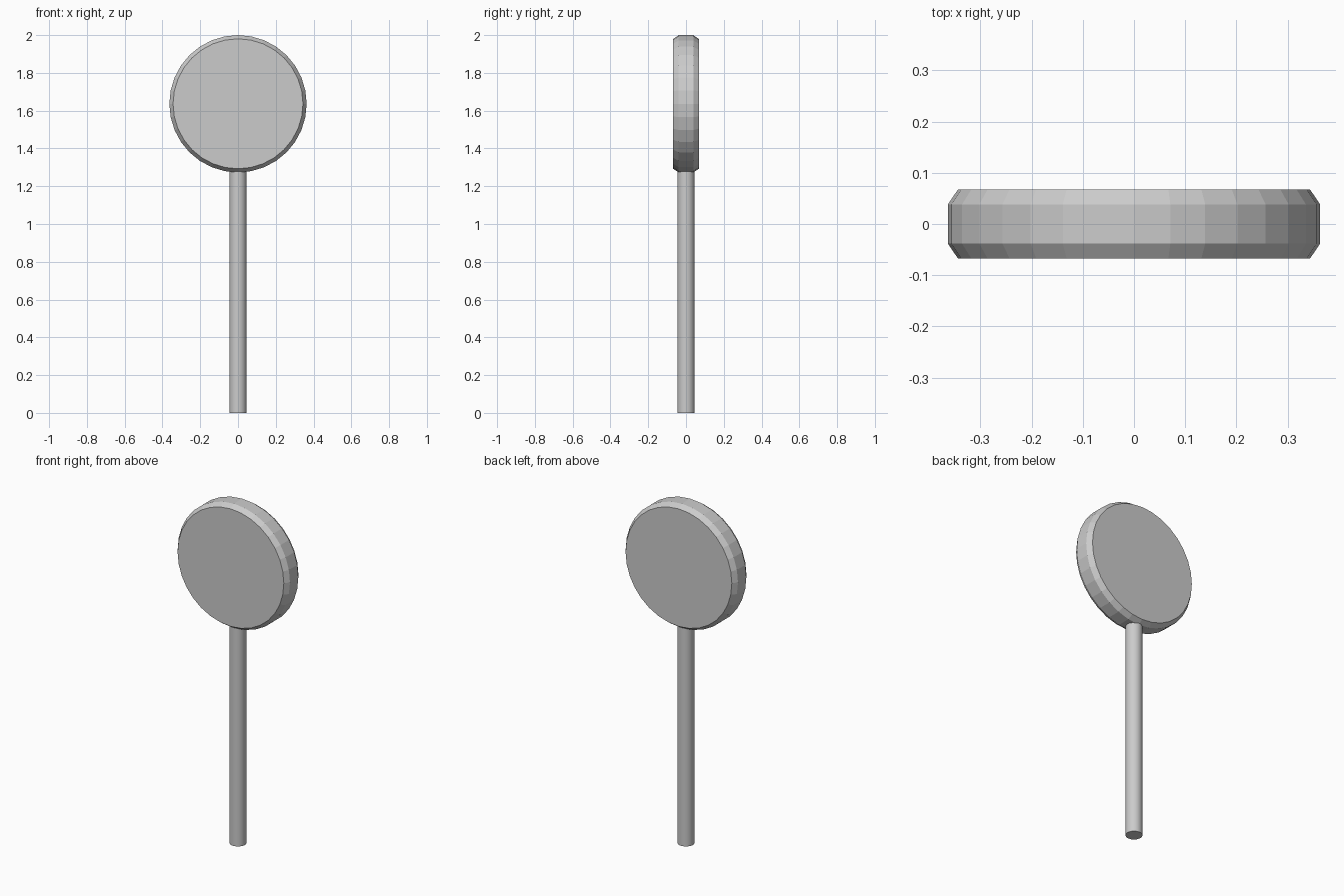
import bpy, bmesh, math
from mathutils import Matrix

if "Cube" in bpy.data.objects:
    bpy.data.objects.remove(bpy.data.objects["Cube"])


def lathe(name, profile, sides, matrix):
    """Closed solid of rings given as (radius, height), capped at both ends."""
    bm = bmesh.new()
    rings = []
    for r, h in profile:
        rings.append([bm.verts.new((r * math.cos(2 * math.pi * i / sides),
                                    r * math.sin(2 * math.pi * i / sides), h))
                      for i in range(sides)])
    for a, b in zip(rings, rings[1:]):
        for i in range(sides):
            j = (i + 1) % sides
            bm.faces.new((a[i], a[j], b[j], b[i]))
    bm.faces.new(rings[0][::-1])
    bm.faces.new(rings[-1])
    bm.transform(matrix)
    bmesh.ops.recalc_face_normals(bm, faces=bm.faces)
    mesh = bpy.data.meshes.new(name)
    bm.to_mesh(mesh)
    bm.free()
    obj = bpy.data.objects.new(name, mesh)
    bpy.context.collection.objects.link(obj)
    return obj


# Flat-faced disc head with chamfered rims, facing front and back
R, CAP_R, HALF, RIM = 0.3635, 0.344, 0.0675, 0.0385
lathe("disc_head",
      [(CAP_R, -HALF), (R, -RIM), (R, RIM), (CAP_R, HALF)], 32,
      Matrix.Translation((0, 0, 2 - R)) @ Matrix.Rotation(math.pi / 2, 4, 'X'))

# Round stick, slightly sunk into the disc
stick = lathe("stick", [(0.045, 0), (0.045, 1.3)], 32, Matrix.Identity(4))
bpy.context.view_layer.objects.active = stick
stick.select_set(True)
bpy.ops.object.shade_smooth_by_angle(angle=math.radians(30))
